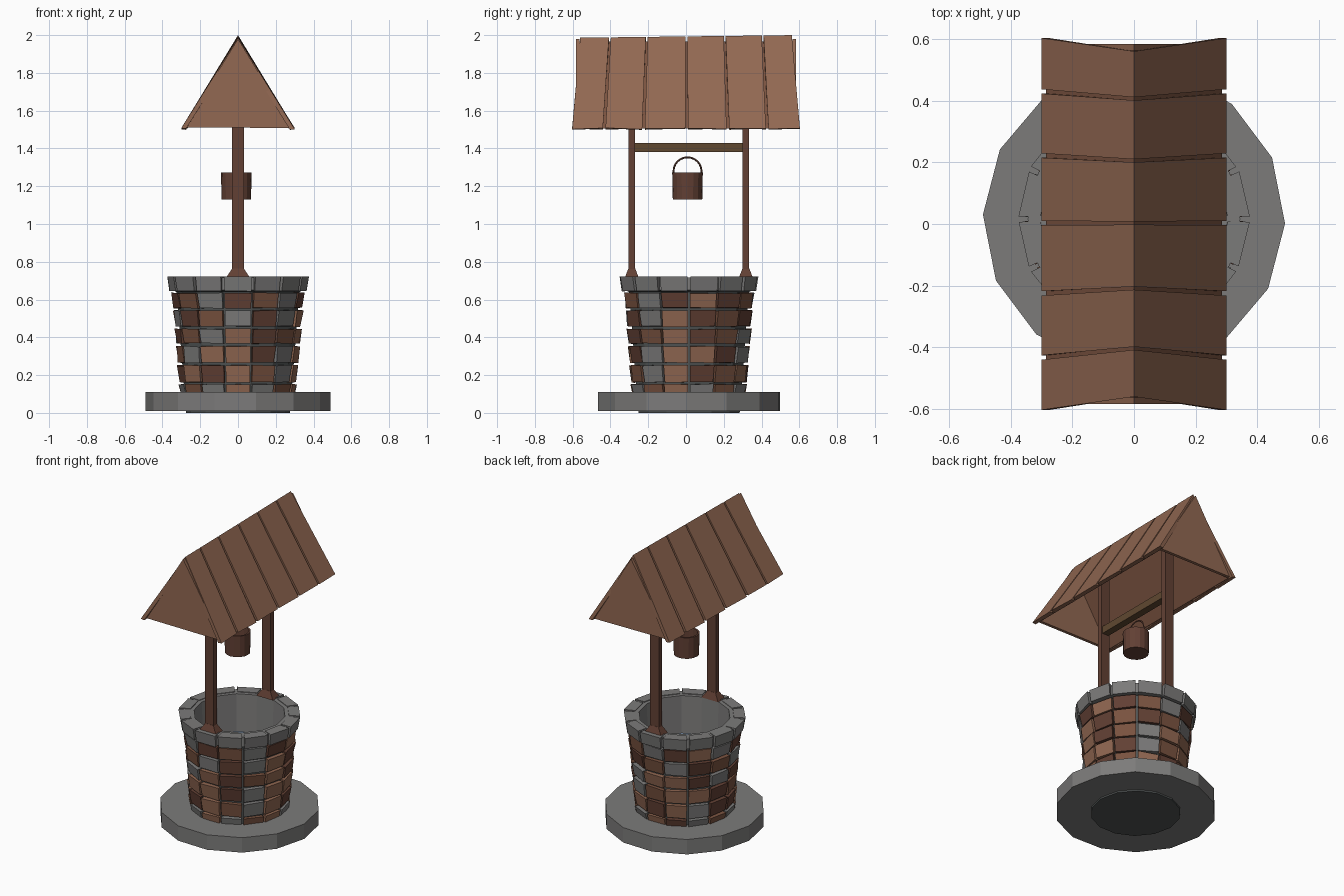
import bpy, bmesh, math, random
from mathutils import Vector

if "Cube" in bpy.data.objects:
    bpy.data.objects.remove(bpy.data.objects["Cube"])

random.seed(4)


def srgb(r, g, b):
    f = lambda c: c / 12.92 if c <= 0.04045 else ((c + 0.055) / 1.055) ** 2.4
    return (f(r / 255), f(g / 255), f(b / 255), 1)


def mat(name, *rgb):
    m = bpy.data.materials.new(name)
    m.diffuse_color = srgb(*rgb)
    m.use_nodes = True
    m.node_tree.nodes["Principled BSDF"].inputs["Base Color"].default_value = m.diffuse_color
    return m


STONE = mat("grey_stone", 124, 123, 122)
MORTAR = mat("dark_mortar", 80, 84, 84)
LIGHT = mat("light_brown", 146, 104, 82)
MID = mat("mid_brown", 122, 83, 64)
DARK = mat("dark_red_brown", 98, 64, 52)
AXLE = mat("olive_brown", 96, 72, 48)
WATER = mat("water_blue", 150, 176, 208)

CY = 0.016          # well centre in y
N = 14              # stones per ring
STEP = 2 * math.pi / N


def finish(name, bm, mats):
    bmesh.ops.recalc_face_normals(bm, faces=bm.faces)
    me = bpy.data.meshes.new(name)
    bm.to_mesh(me)
    bm.free()
    for m in mats:
        me.materials.append(m)
    ob = bpy.data.objects.new(name, me)
    bpy.context.collection.objects.link(ob)
    return ob


def loft(bm, a, b, mi=0):
    """Closed solid between two matching point loops."""
    va = [bm.verts.new(p) for p in a]
    vb = [bm.verts.new(p) for p in b]
    n = len(a)
    fs = [bm.faces.new(va[::-1]), bm.faces.new(vb)]
    fs += [bm.faces.new((va[i], va[(i + 1) % n], vb[(i + 1) % n], vb[i])) for i in range(n)]
    for f in fs:
        f.material_index = mi


def circle(r, z, n, phase=0.0, cx=0.0, cy=CY):
    return [(cx + r * math.cos(phase + 2 * math.pi * i / n),
             cy + r * math.sin(phase + 2 * math.pi * i / n), z) for i in range(n)]


def rect(x, y, hx, hy, z):
    return [(x - hx, y - hy, z), (x + hx, y - hy, z), (x + hx, y + hy, z), (x - hx, y + hy, z)]


def lathe(name, profile, n, mats, rule=lambda i: 0, phase=0.0, cx=0.0, cy=CY):
    """Revolved profile, capped at both ends."""
    bm = bmesh.new()
    rings = [[bm.verts.new(p) for p in circle(r, z, n, phase, cx, cy)] for r, z in profile]
    for i, (a, b) in enumerate(zip(rings, rings[1:])):
        for j in range(n):
            k = (j + 1) % n
            bm.faces.new((a[j], a[k], b[k], b[j])).material_index = rule(i)
    bm.faces.new(rings[0][::-1]).material_index = rule(0)
    bm.faces.new(rings[-1]).material_index = rule(len(profile) - 1)
    return finish(name, bm, mats)


# Base slab
bm = bmesh.new()
loft(bm, circle(0.49, 0.01, N, -0.03), circle(0.49, 0.11, N, -0.03))
finish("base_slab", bm, [STONE])

# Hollow well core: mortar outside, stone inside, water at the bottom
lathe("well_core", [(0.275, 0), (0.325, 0.64), (0.345, 0.65), (0.345, 0.718), (0.28, 0.718), (0.27, 0.47)],
      N, [MORTAR, STONE, WATER], lambda i: (0, 0, 1, 1, 1, 2)[i])


# Wedge-shaped stones laid around the core
def stone(bm, k, r0, r1, z0, z1, depth, gap, mi, jit=0.0):
    mid = -math.pi / 2 + k * STEP
    loops = []
    for r, z in ((r0, z0), (r1, z1)):
        pts = []
        for side, dr in ((-1, -depth), (1, -depth), (1, 0), (-1, 0)):
            a = mid + side * (STEP / 2 - gap / r)
            q = r + dr + (random.uniform(-jit, jit) if dr == 0 else 0)
            zz = z + random.uniform(-jit, jit) * 0.6
            pts.append((q * math.cos(a), CY + q * math.sin(a), zz))
        loops.append(pts)
    loft(bm, loops[0], loops[1], mi)


ROWS = [  # bottom z, top z, colours starting three stones left of front
    (0.09, 0.152, "GMGLGMLGMGLDGM"),
    (0.162, 0.252, "DLDLMGLDMLDLGD"),
    (0.265, 0.352, "MGLLDGLLDGMLLD"),
    (0.368, 0.444, "DMGLDMLDMGLLDG"),
    (0.458, 0.542, "GDMGDGLDMDMGDM"),
    (0.555, 0.635, "DMGDMGDLDMGDLG"),
]
bm = bmesh.new()
for z0, z1, colours in ROWS:
    for i, c in enumerate(colours):
        rad = 0.303 + 0.08 * (z0 - 0.11)
        stone(bm, i - 3, rad, rad + 0.012, z0, z1, 0.05, 0.006, "GLMD".index(c), 0.005)
finish("wall_bricks", bm, [STONE, LIGHT, MID, DARK])

# Rim stones
bm = bmesh.new()
for i in range(N):
    stone(bm, i, 0.362, 0.374, 0.645, 0.722, 0.07, 0.009, 0, 0.002)
finish("rim_stones", bm, [STONE])

# Posts with flared feet
for label, y in (("front", -0.287), ("back", 0.317)):
    bm = bmesh.new()
    loft(bm, rect(0, y, 0.032, 0.017, 0.7), rect(0, y, 0.032, 0.017, 1.85))
    loft(bm, rect(0, y, 0.062, 0.036, 0.718), rect(0, y, 0.03, 0.018, 0.765))
    finish(label + "_post", bm, [DARK])

# Crossbar
bm = bmesh.new()
loft(bm, rect(0, 0.015, 0.024, 0.3, 1.382), rect(0, 0.015, 0.024, 0.3, 1.43))
finish("crossbar", bm, [AXLE])

# Bucket and handle
BX, BY = -0.009, 0.008
lathe("bucket", [(0.078, 1.13), (0.081, 1.272), (0.07, 1.272), (0.067, 1.145)], 16, [DARK], cx=BX, cy=BY)
cu = bpy.data.curves.new("bucket_handle", 'CURVE')
cu.dimensions = '3D'
cu.bevel_depth = 0.005
cu.bevel_resolution = 0
sp = cu.splines.new('POLY')
arc = [(-0.074, 1.25)] + [(-0.074 * math.cos(math.pi * t / 12), 1.28 + 0.073 * math.sin(math.pi * t / 12))
                          for t in range(13)] + [(0.074, 1.25)]
sp.points.add(len(arc) - 1)
for p, (y, z) in zip(sp.points, arc):
    p.co = (BX, BY + y, z, 1)
cu.materials.append(DARK)
bpy.context.collection.objects.link(bpy.data.objects.new("bucket_handle", cu))

# Roof planks fanned along each slope, ridge rising slightly to the back
TOP = [-0.565, -0.403, -0.208, 0.003, 0.205, 0.406, 0.565]
LOW = [-0.61, -0.433, -0.225, 0.003, 0.222, 0.43, 0.61]


def ridge(y):
    return 1.993 + 0.012 * y


bm = bmesh.new()
for s in (-1, 1):
    for i in range(6):
        t0, t1, b0, b1 = TOP[i] + 0.005, TOP[i + 1] - 0.005, LOW[i] + 0.007, LOW[i + 1] - 0.007
        e = random.uniform(-0.004, 0.004)
        outer = [(0, t0, ridge(t0)), (0, t1, ridge(t1)), (s * 0.3, b1, 1.505 + e), (s * 0.3, b0, 1.505 - e)]
        inner = [(0, t0, ridge(t0) - 0.045), (0, t1, ridge(t1) - 0.045),
                 (s * 0.275, b1, 1.502 + e), (s * 0.275, b0, 1.502 - e)]
        loft(bm, outer, inner)
finish("roof_planks", bm, [LIGHT])

# Thin lining below the planks and closed gable ends
bm = bmesh.new()
for s in (-1, 1):
    sec = [(0, 1.967), (s * 0.285, 1.506), (s * 0.268, 1.506), (0, 1.94)]
    loft(bm, [(x, -0.57, z) for x, z in sec], [(x, 0.57, z) for x, z in sec])
finish("roof_lining", bm, [MID])
bm = bmesh.new()
for s in (-1, 1):
    tri = [(-0.288, 1.512), (0.288, 1.508), (0, 1.98)]
    loft(bm, [(x, s * 0.563, z) for x, z in tri], [(x, s * 0.583, z) for x, z in tri])
finish("gable_panels", bm, [LIGHT])
